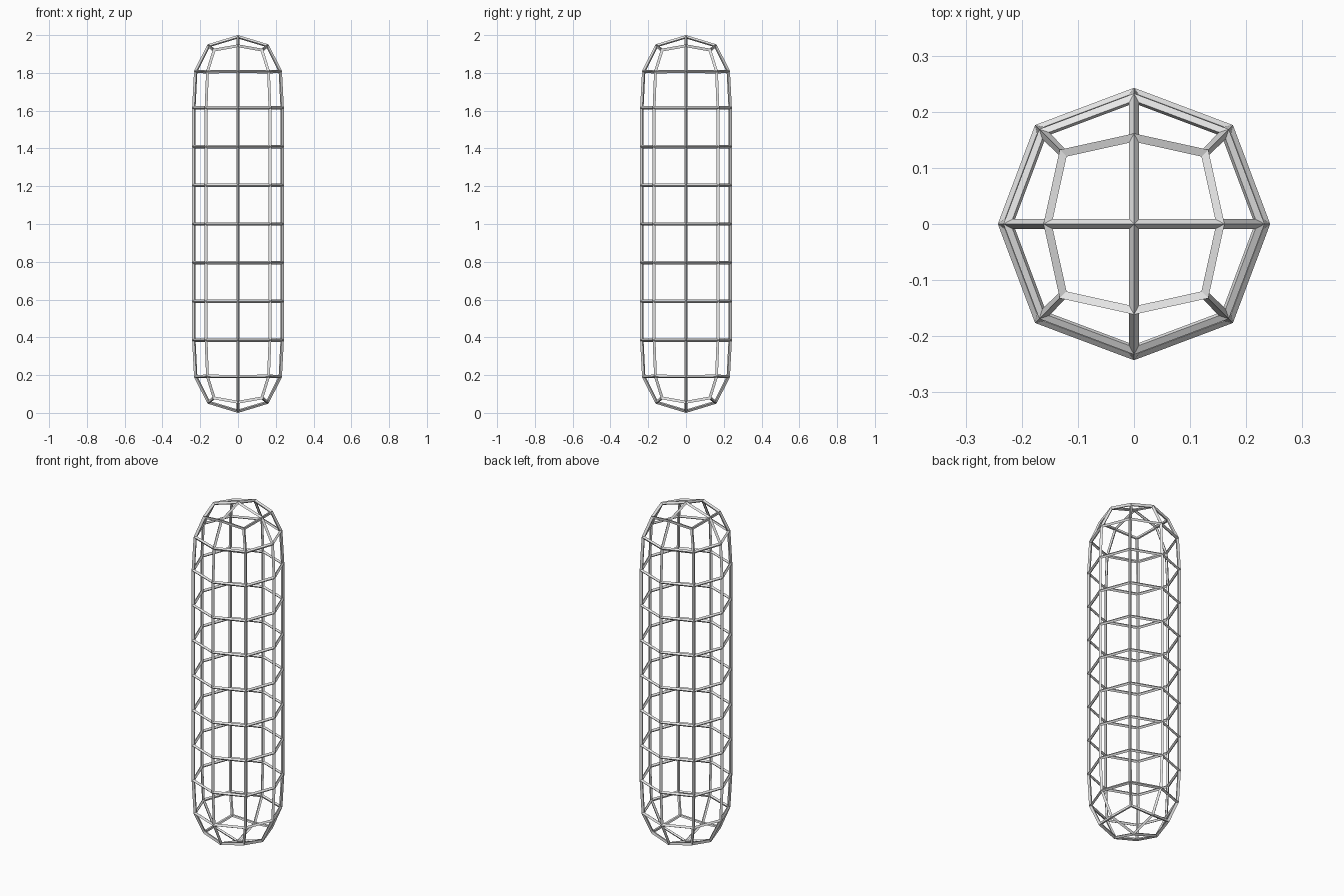
import bpy
import bmesh
from mathutils import Matrix

old = bpy.data.objects.get("Cube")
if old:
    bpy.data.objects.remove(old, do_unlink=True)

HALF_WIDTH = 0.255
HALF_LENGTH = 1.024
BAR = 0.018

# Plain grey for every bar
grey = bpy.data.materials.new("light_grey")
grey.use_nodes = True
colour = (0.8, 0.8, 0.8, 1)
grey.diffuse_color = colour
grey.node_tree.nodes["Principled BSDF"].inputs["Base Color"].default_value = colour

# Square column cage cut into five equal lengths
bm = bmesh.new()
bmesh.ops.create_cube(bm, size=2)
uprights = [e for e in bm.edges if abs(e.verts[0].co.z - e.verts[1].co.z) > 1]
bmesh.ops.subdivide_edges(bm, edges=uprights, cuts=4, use_grid_fill=True)
bmesh.ops.transform(bm, verts=bm.verts,
                    matrix=Matrix.Diagonal((HALF_WIDTH, HALF_WIDTH, HALF_LENGTH, 1)))
bmesh.ops.translate(bm, verts=bm.verts, vec=(0, 0, 1))
mesh = bpy.data.meshes.new("capsule_lattice")
bm.to_mesh(mesh)
bm.free()
mesh.materials.append(grey)

lattice = bpy.data.objects.new("capsule_lattice", mesh)
bpy.context.collection.objects.link(lattice)

# Round the column into a capsule, then keep only its edges as bars
rounding = lattice.modifiers.new("rounding", 'SUBSURF')
rounding.levels = rounding.render_levels = 1
bars = lattice.modifiers.new("bars", 'WIREFRAME')
bars.thickness = BAR
bars.offset = 0
bars.use_even_offset = True
bars.use_replace = True
